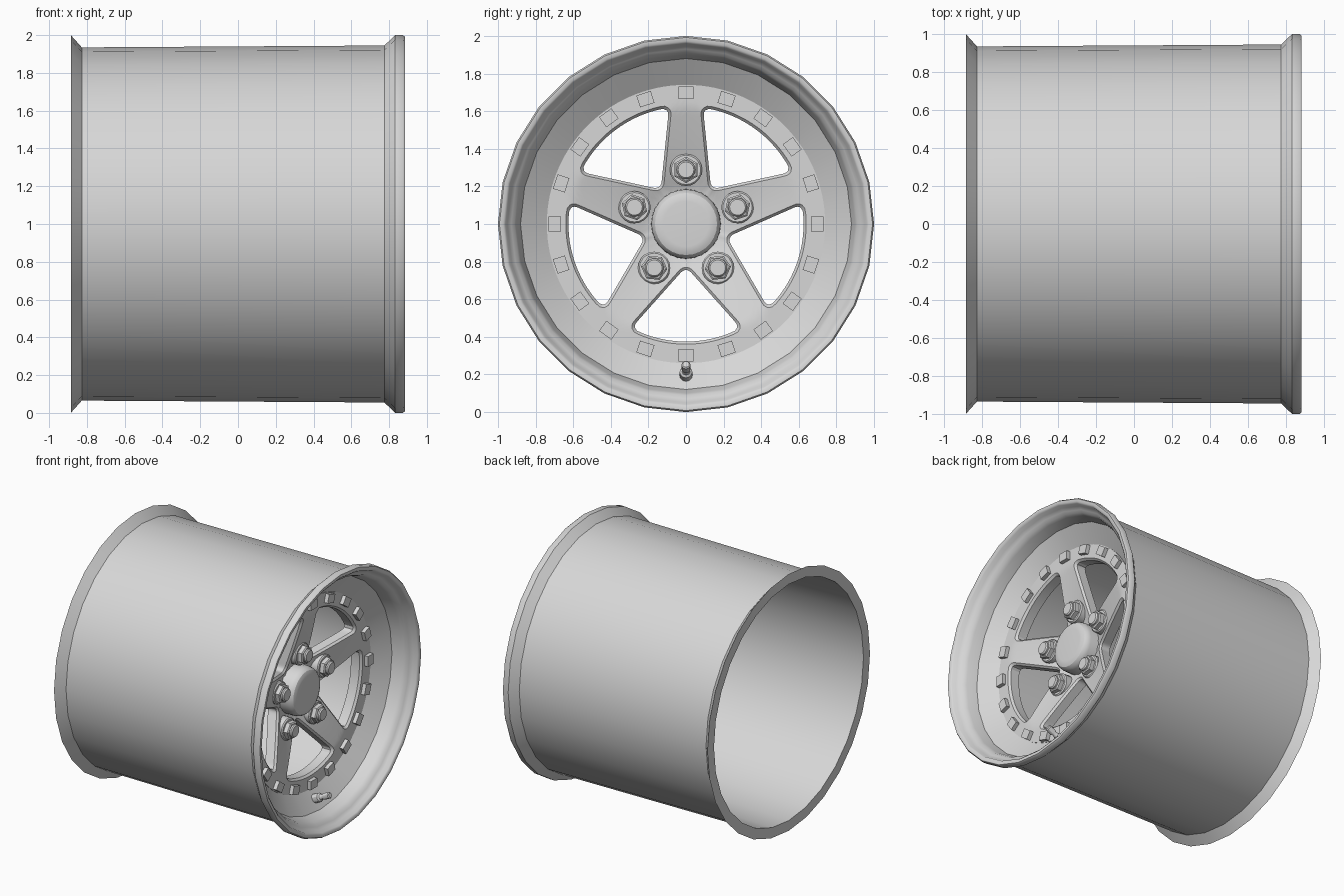
import bpy, bmesh
from math import sin, cos, pi, radians, atan2
from mathutils import Matrix, Vector

cube = bpy.data.objects.get("Cube")
if cube:
    bpy.data.objects.remove(cube, do_unlink=True)

metal = bpy.data.materials.new("light_grey_metal")
metal.use_nodes = True
grey = (0.68, 0.68, 0.68, 1)
metal.diffuse_color = grey
metal.node_tree.nodes["Principled BSDF"].inputs["Base Color"].default_value = grey
CENTRE = Vector((0, 0, 1))


def finish(name, bm, smooth=30):
    bmesh.ops.remove_doubles(bm, verts=bm.verts, dist=0.0002)
    bmesh.ops.recalc_face_normals(bm, faces=bm.faces)
    mesh = bpy.data.meshes.new(name)
    bm.to_mesh(mesh)
    bm.free()
    mesh.materials.append(metal)
    ob = bpy.data.objects.new(name, mesh)
    ob.location = CENTRE
    bpy.context.collection.objects.link(ob)
    bpy.ops.object.select_all(action='DESELECT')
    ob.select_set(True)
    bpy.context.view_layer.objects.active = ob
    if smooth:
        bpy.ops.object.shade_smooth_by_angle(angle=radians(smooth))


def bridge(bm, a, b):
    n = len(a)
    for i in range(n):
        j = (i + 1) % n
        bm.faces.new((a[i], a[j], b[j], b[i]))


def lathe(bm, profile, sides, closed=False, matrix=Matrix()):
    """Spin (x, radius) points about the x axis."""
    rings = []
    for x, r in profile:
        rings.append([bm.verts.new(matrix @ Vector((x, r * sin(2 * pi * i / sides),
                      r * cos(2 * pi * i / sides)))) for i in range(sides)])
    for a, b in zip(rings, rings[1:]):
        bridge(bm, a, b)
    if closed:
        bridge(bm, rings[-1], rings[0])
    else:
        bm.faces.new(rings[0])
        bm.faces.new(rings[-1])


def spin(angle):
    return Matrix.Rotation(angle, 4, 'X')


# Barrel with both flanges, rounded outer lip and dished mounting cone
bm = bmesh.new()
lathe(bm, [(-.885, 1), (-.827, .935), (.775, .945), (.832, 1), (.872, 1), (.883, .992),
           (.883, .972), (.873, .96), (.845, .95), (.826, .93), (.812, .912),
           (.785, .9), (.71, .88), (.605, .72), (.56, .72),
           (.6, .89), (-.885, .92)], 28, closed=True)
finish("rim_barrel", bm, smooth=40)

# Five-spoke centre, made of one wedge per window
HALF = radians(36)
RING = .74
MID = Vector((.47, 0))


def face_x(r):
    """Front: low hub, spokes rising fastest near it, flat outer ring."""
    t = min(max((r - .18) / .44, 0), 1)
    return .475 + .15 * t ** .8


def window(p, radius=.04):
    """Signed distance to a rounded window: two spoke edges and an arc."""
    sides = [p.length - .625]
    for sign in (-1, 1):
        along = p.x * cos(HALF) + sign * p.y * sin(HALF)
        across = p.x * sin(HALF) - sign * p.y * cos(HALF)
        sides.append(.152 - .1 * along - across)
    lifted = [s + radius for s in sides]
    outside = sum(max(s, 0) ** 2 for s in lifted) ** .5
    return min(max(lifted), 0) + outside - radius


def hit(target, level):
    """Point on the ray from the window middle where the distance is level."""
    lo, hi = 0.0, 1.0
    for _ in range(30):
        m = (lo + hi) / 2
        if window(MID.lerp(target, m)) < level:
            lo = m
        else:
            hi = m
    return MID.lerp(target, lo)


N = 24
edge = [Vector((cos(HALF), -sin(HALF))) * (RING * i / N) for i in range(N)]
edge += [Vector((cos(a), sin(a))) * RING for a in
         [HALF * (2 * i / N - 1) for i in range(N)]]
edge += [Vector((cos(HALF), sin(HALF))) * (RING * (1 - i / N)) for i in range(N)]

bm = bmesh.new()
for k in range(5):
    turn = 2 * pi * k / 5 - pi / 2

    def loop(points, depth):
        verts = []
        for p in points:
            r, a = p.length, atan2(p.y, p.x) + turn
            verts.append(bm.verts.new((face_x(r) - depth, r * cos(a), r * sin(a))))
        return verts

    hole = [hit(p, 0) for p in edge]
    rim = [hit(p, .014) for p in edge]
    loops = [loop(edge, .09), loop(hole, .09), loop(hole, .016), loop(rim, 0)]
    loops += [loop([a.lerp(b, t) for a, b in zip(rim, edge)], 0) for t in (.33, .67, 1)]
    for a, b in zip(loops, loops[1:]):
        bridge(bm, a, b)
    # outer wall of the ring
    for i in range(N, 2 * N):
        bm.faces.new((loops[0][i], loops[0][i + 1], loops[-1][i + 1], loops[-1][i]))
bmesh.ops.remove_doubles(bm, verts=bm.verts, dist=.0002)
bmesh.ops.dissolve_degenerate(bm, edges=bm.edges, dist=.0001)
finish("spoke_centre", bm)

# Domed centre cap
bm = bmesh.new()
lathe(bm, [(.39, .187), (.55, .184), (.575, .178), (.592, .165), (.6, .145),
           (.602, .12)], 28)
finish("centre_cap", bm)

# Lug nuts: round seat, hexagon and rounded end
bm = bmesh.new()
for k in range(5):
    place = spin(2 * pi * k / 5) @ Matrix.Translation((.51, 0, .288))
    lathe(bm, [(-.06, .086), (.04, .086), (.048, .078), (.048, .065)], 20, matrix=place)
    lathe(bm, [(0, .07), (.08, .07), (.087, .06)], 6, matrix=place)
    lathe(bm, [(.03, .05), (.098, .05), (.107, .042)], 16, matrix=place)
finish("lug_nuts", bm)

# Square ring bolts
bm = bmesh.new()
for k in range(20):
    size = Matrix.Diagonal((.06, .08, .066, 1))
    bmesh.ops.create_cube(bm, size=1, matrix=spin(2 * pi * k / 20)
                          @ Matrix.Translation((.625, 0, .698)) @ size)
finish("ring_bolts", bm, smooth=0)

# Valve stem, square to the mounting cone
bm = bmesh.new()
tilt = Matrix.Translation((.675, 0, -.802)) @ Matrix.Rotation(radians(-25), 4, 'Y')
lathe(bm, [(-.04, .034), (.035, .034), (.045, .022), (.06, .018), (.075, .018),
           (.075, .024), (.125, .024), (.132, .017)], 12, matrix=tilt)
finish("valve_stem", bm)
